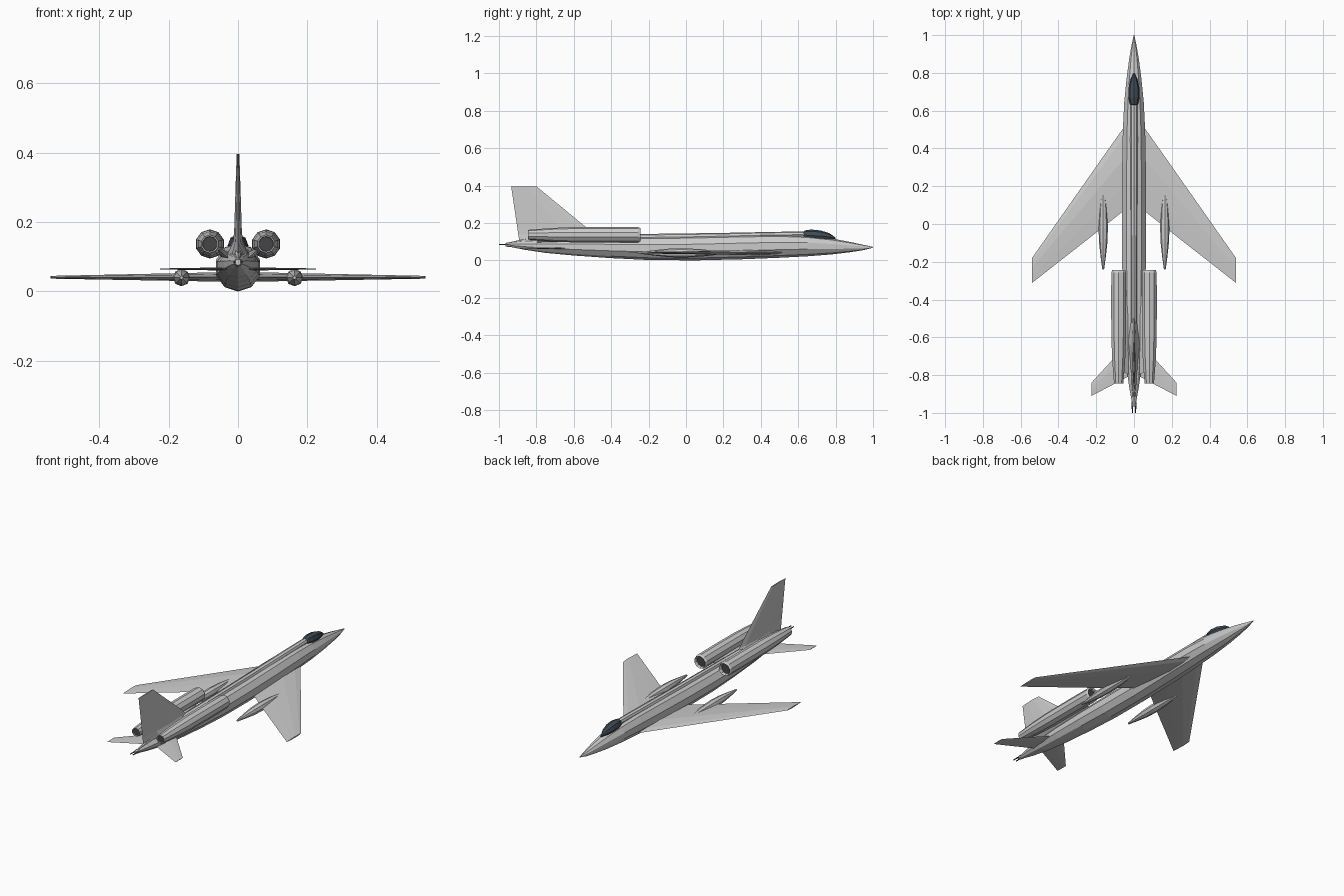
import bpy, bmesh, math
from mathutils import Vector

if "Cube" in bpy.data.objects:
    bpy.data.objects.remove(bpy.data.objects["Cube"])


def material(name, col):
    m = bpy.data.materials.new(name)
    m.diffuse_color = col
    m.use_nodes = True
    m.node_tree.nodes["Principled BSDF"].inputs["Base Color"].default_value = m.diffuse_color
    return m


GLASS = material("dark_glass", (0.05, 0.07, 0.09, 1))
DARK = material("dark_metal", (0.06, 0.06, 0.065, 1))


def skin(name, rings, mat=None, mirror=False):
    """Bridge closed rings of points, cap both ends, optionally mirror in x."""
    bm = bmesh.new()
    vs = [[bm.verts.new(p) for p in r] for r in rings]
    n = len(vs[0])
    for a, b in zip(vs, vs[1:]):
        for i in range(n):
            j = (i + 1) % n
            bm.faces.new((a[i], a[j], b[j], b[i]))
    bm.faces.new(vs[0])
    bm.faces.new(vs[-1])
    bmesh.ops.recalc_face_normals(bm, faces=bm.faces)
    me = bpy.data.meshes.new(name)
    bm.to_mesh(me)
    bm.free()
    ob = bpy.data.objects.new(name, me)
    bpy.context.collection.objects.link(ob)
    if mat:
        me.materials.append(mat)
    if mirror:
        md = ob.modifiers.new("mirror", 'MIRROR')
        md.use_mirror_merge = False
    return ob


def body(name, stations, x=0, n=10, **kw):
    """Loft along y; each station is (y, half width, bottom z, top z)."""
    rings = []
    for y, w, z0, z1 in stations:
        rings.append([(x + w * math.sin(2 * math.pi * i / n), y,
                       (z0 + z1) / 2 + (z1 - z0) / 2 * math.cos(2 * math.pi * i / n))
                      for i in range(n)])
    return skin(name, rings, **kw)


def pipe(name, prof, x, z, n=10, **kw):
    """Round loft along y; each station is (y, radius)."""
    return body(name, [(y, r, z - r, z + r) for y, r in prof], x, n, **kw)


def aerofoil(name, sections, thick, **kw):
    """Sections are (leading point, trailing point, half thickness)."""
    shape = [(0, 0), (.12, .6), (.38, 1), (.7, .6), (1, 0), (.7, -.6), (.38, -1), (.12, -.6)]
    t = Vector(thick)
    return skin(name, [[Vector(a).lerp(Vector(b), f) + t * (h * s) for f, s in shape]
                       for a, b, h in sections], **kw)


# Fuselage
body("fuselage", [
    (1.0, .002, .068, .072), (.95, .013, .055, .083), (.88, .026, .044, .098),
    (.78, .040, .032, .117), (.65, .054, .022, .133), (.5, .062, .014, .140),
    (.3, .066, .006, .138), (.05, .066, .0, .132), (-.2, .066, .002, .128),
    (-.4, .063, .012, .125), (-.6, .055, .026, .120), (-.75, .043, .040, .113),
    (-.87, .026, .058, .105), (-.95, .010, .074, .094)])

# Dorsal spine running from the cockpit to the fin
body("dorsal_spine", [
    (.72, .010, .115, .138), (.62, .018, .12, .155), (.45, .020, .12, .152),
    (.2, .018, .11, .147), (-.25, .016, .10, .141), (-.6, .016, .10, .138),
    (-.85, .012, .09, .118), (-.94, .006, .08, .098)], n=8)

# Cockpit canopy
body("cockpit_canopy", [
    (.80, .003, .112, .122), (.765, .018, .105, .146), (.72, .029, .10, .160),
    (.67, .030, .10, .165), (.635, .022, .11, .160), (.62, .010, .12, .145)],
    n=8, mat=GLASS)

# Swept wings
aerofoil("wing", [((.03, .545, .042), (.03, .09, .042), .014),
                  ((.18, .333, .042), (.18, -.03, .041), .011),
                  ((.54, -.18, .041), (.54, -.312, .041), .004)], (0, 0, 1), mirror=True)

# Wing pods for the landing gear
pipe("wing_pod", [(.195, .003), (.15, .012), (.08, .020), (-.02, .025),
                  (-.10, .022), (-.18, .013), (-.24, .005)], .163, .040, n=8, mirror=True)

# Tailplanes
aerofoil("tailplane", [((.015, -.61, .065), (.015, -.80, .065), .005),
                       ((.225, -.84, .065), (.225, -.91, .065), .0015)],
         (0, 0, 1), mirror=True)

# Tail fin with a flared root
aerofoil("tail_fin", [((0, -.45, .105), (0, -.89, .095), .034),
                      ((0, -.50, .145), (0, -.897, .14), .014),
                      ((0, -.535, .178), (0, -.902, .175), .011),
                      ((0, -.80, .396), (0, -.935, .396), .004)], (1, 0, 0))

# Engine nacelles, hollow at both ends
pipe("engine_nacelle", [
    (-.29, .028), (-.25, .032), (-.244, .036), (-.256, .041), (-.40, .042),
    (-.60, .041), (-.72, .036), (-.845, .026), (-.845, .022), (-.80, .020)],
    .081, .137, mirror=True)
pipe("intake_face", [(-.262, .0305), (-.288, .028)], .081, .137, mat=DARK, mirror=True)
pipe("exhaust_face", [(-.805, .0195), (-.838, .0212)], .081, .137, mat=DARK, mirror=True)

# Pylons joining the nacelles to the fuselage
aerofoil("engine_pylon", [((.02, -.34, .095), (.02, -.80, .09), .014),
                          ((.07, -.32, .125), (.07, -.78, .13), .010)],
         (0, 0, 1), mirror=True)

# Tail turret and twin guns
pipe("tail_turret", [(-.93, .010), (-.945, .013), (-.965, .009)], 0, .084, n=8)
pipe("tail_gun", [(-.94, .004), (-1.0, .003)], .009, .085, n=6, mat=DARK, mirror=True)
